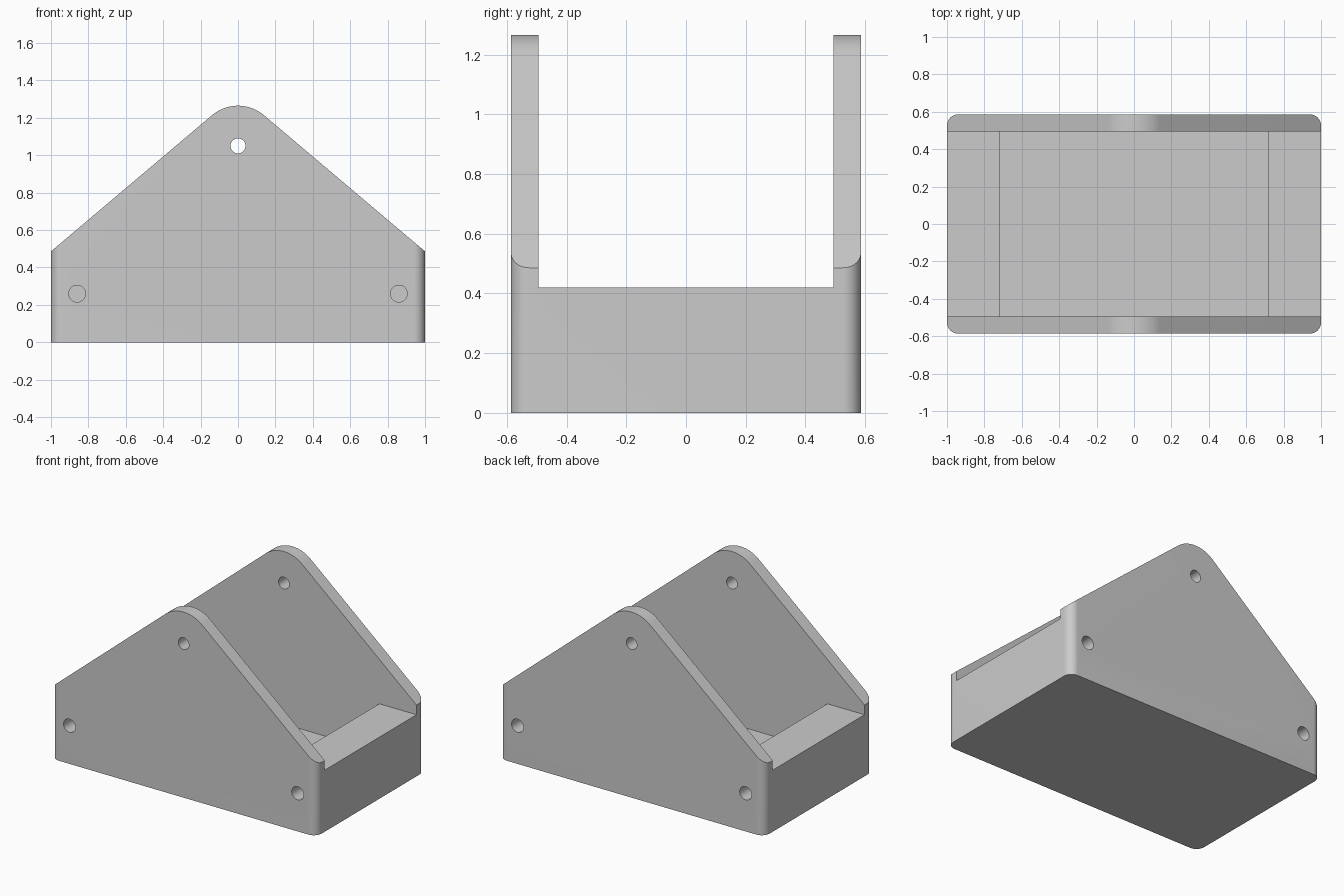
import bpy, bmesh, math
from mathutils import Vector, Matrix

cube = bpy.data.objects.get("Cube")
if cube:
    bpy.data.objects.remove(cube, do_unlink=True)

# Main dimensions
HALF_Y, INNER_Y = 0.586, 0.494
BLOCK_TOP, FLOOR, CAVITY_X = 0.42, 0.09, 0.72
CORNER_R = 0.06
APEX_Z, APEX_R = 1.05, 0.215
SHOULDER_Z = 0.486

grey = bpy.data.materials.new("plain grey")
grey.use_nodes = True
colour = (0.6, 0.6, 0.6, 1)
grey.diffuse_color = colour
grey.node_tree.nodes["Principled BSDF"].inputs["Base Color"].default_value = colour


def prism(name, points, offset):
    """Extrude a closed loop of 3D points along the offset vector."""
    bm = bmesh.new()
    face = bm.faces.new([bm.verts.new(p) for p in points])
    new = bmesh.ops.extrude_face_region(bm, geom=[face])["geom"]
    bmesh.ops.translate(bm, vec=Vector(offset),
                        verts=[v for v in new if isinstance(v, bmesh.types.BMVert)])
    bmesh.ops.recalc_face_normals(bm, faces=bm.faces)
    mesh = bpy.data.meshes.new(name)
    bm.to_mesh(mesh)
    bm.free()
    mesh.materials.append(grey)
    obj = bpy.data.objects.new(name, mesh)
    bpy.context.collection.objects.link(obj)
    return obj


def arc(cx, cy, r, start, end, steps):
    return [(cx + r * math.cos(math.radians(start + (end - start) * i / steps)),
             cy + r * math.sin(math.radians(start + (end - start) * i / steps)))
            for i in range(steps + 1)]


def box(name, hx, hy, z0, z1):
    corners = [(-hx, -hy, z0), (hx, -hy, z0), (hx, hy, z0), (-hx, hy, z0)]
    return prism(name, corners, (0, 0, z1 - z0))


def hole(name, x, z, r, y0, y1):
    ring = [(px, y0, pz) for px, pz in arc(x, z, r, 0, 360, 40)[:-1]]
    return prism(name, ring, (0, y1 - y0, 0))


def cut(target, cutter, operation="DIFFERENCE"):
    mod = target.modifiers.new(cutter.name, "BOOLEAN")
    mod.operation, mod.solver, mod.object = operation, "EXACT", cutter
    bpy.context.view_layer.objects.active = target
    bpy.ops.object.modifier_apply(modifier=mod.name)
    bpy.data.objects.remove(cutter, do_unlink=True)


# Rounded rectangular plan
plan = []
for sx, sy, start in ((1, 1, 0), (-1, 1, 90), (-1, -1, 180), (1, -1, 270)):
    plan += arc(sx * (1 - CORNER_R), sy * (HALF_Y - CORNER_R), CORNER_R, start, start + 90, 12)
bracket = prism("bracket_body", [(x, y, 0) for x, y in plan], (0, 0, 1.4))

# Gabled side profile with a rounded peak, tangent to the slopes
dist = math.hypot(1, APEX_Z - SHOULDER_Z)
tangent = math.degrees(math.atan2(SHOULDER_Z - APEX_Z, 1) + math.acos(APEX_R / dist))
profile = [(-1.2, -0.2), (1.2, -0.2), (1.2, SHOULDER_Z)]
profile = [(-1.1, -0.1), (1.1, -0.1), (1.1, SHOULDER_Z), (1, SHOULDER_Z)]
profile += arc(0, APEX_Z, APEX_R, tangent, 180 - tangent, 28)
profile += [(-1, SHOULDER_Z), (-1.1, SHOULDER_Z)]
cut(bracket, prism("gable", [(x, -0.8, z) for x, z in profile], (0, 1.6, 0)), "INTERSECT")

# Gap between the side plates, and the pocket between the end blocks
cut(bracket, box("gap", 1.2, INNER_Y, BLOCK_TOP, 1.6))
cut(bracket, box("pocket", CAVITY_X, INNER_Y, FLOOR, 0.6))

# Pivot hole through both plates, blind screw holes into the end blocks
cut(bracket, hole("pivot_hole", 0, APEX_Z, 0.04, -0.8, 0.8))
for side in (-1, 1):
    for x in (-0.86, 0.86):
        cut(bracket, hole("screw_hole", x, 0.26, 0.045, side * 0.8, side * 0.29))

bpy.ops.object.select_all(action="DESELECT")
bracket.select_set(True)
bpy.context.view_layer.objects.active = bracket
bpy.ops.object.shade_smooth_by_angle(angle=math.radians(30))
